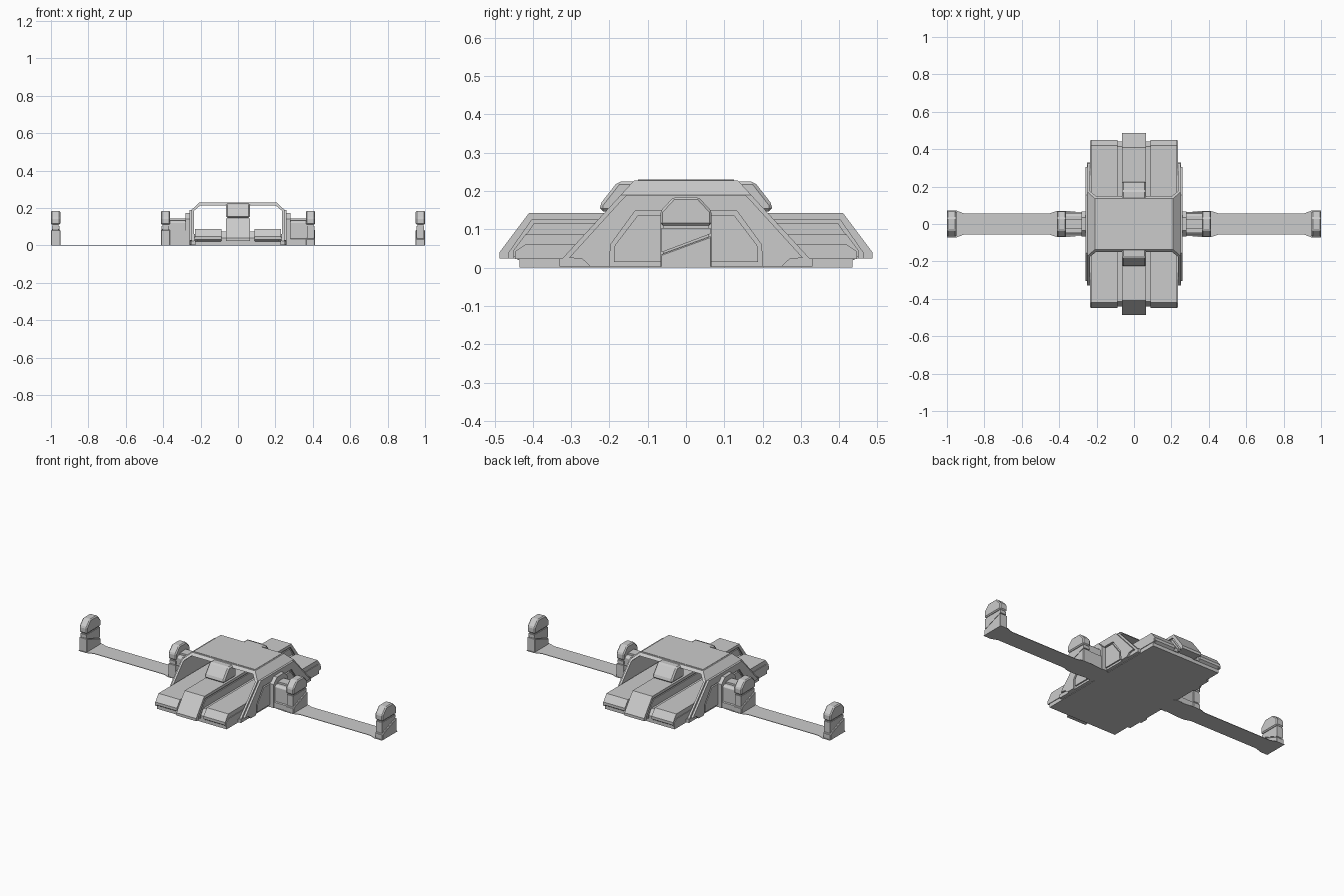
import bpy, bmesh

if "Cube" in bpy.data.objects:
    bpy.data.objects.remove(bpy.data.objects["Cube"])


def solid(name, ring_a, ring_b):
    """Closed solid joining two matching outlines."""
    bm = bmesh.new()
    a = [bm.verts.new(p) for p in ring_a]
    b = [bm.verts.new(p) for p in ring_b]
    n = len(a)
    bm.faces.new(a)
    bm.faces.new(b[::-1])
    for i in range(n):
        j = (i + 1) % n
        bm.faces.new((a[j], a[i], b[i], b[j]))
    bmesh.ops.recalc_face_normals(bm, faces=bm.faces)
    me = bpy.data.meshes.new(name)
    bm.to_mesh(me)
    bm.free()
    ob = bpy.data.objects.new(name, me)
    bpy.context.collection.objects.link(ob)
    return ob


def bevel(ob, w):
    m = ob.modifiers.new("edge", "BEVEL")
    m.width = w
    m.segments = 1
    return ob


def sym(pts):
    return pts + [(-u, v) for u, v in reversed(pts)]


def prism(name, yz, x0, x1, turn=1):
    """Side profile extruded along x; turn=-1 spins it half a turn about z."""
    return solid(name, [(turn * x0, turn * y, z) for y, z in yz],
                 [(turn * x1, turn * y, z) for y, z in yz])


def tunnel(name, xz, foot, slope):
    """Front section extruded along y with raked ends."""
    return solid(name, [(x, -(foot - slope * z), z) for x, z in xz],
                 [(x, foot - slope * z, z) for x, z in xz])


# Base plate and flat strip
prism("base_plate", sym([(-0.435, 0), (-0.435, 0.024)]), -0.23, 0.23)
strip = [(0.2, 0.055), (0.36, 0.07), (0.41, 0.07), (0.45, 0.057),
         (0.91, 0.057), (0.95, 0.072), (1.0, 0.072)]
outline = strip + [(x, -y) for x, y in reversed(strip)]
for s, side in ((1, "right"), (-1, "left")):
    solid("ground_strip_" + side, [(s * x, s * y, 0) for x, y in outline],
          [(s * x, s * y, 0.003) for x, y in outline])

# Flat decks either side of the spine
for s, side in ((1, "right"), (-1, "left")):
    prism("deck_" + side, sym([(-0.435, 0.02), (-0.45, 0.03), (-0.45, 0.046), (-0.42, 0.086)]),
          0.088, 0.23, s)
    prism("deck_gutter_" + side, sym([(-0.44, 0.02), (-0.44, 0.04), (-0.415, 0.074)]),
          0.05, 0.09, s)
    prism("deck_lower_lip_" + side, sym([(-0.447, 0.022), (-0.447, 0.042), (-0.42, 0.06)]),
          0.22, 0.234, s)

# Central spine with raised rim and side panels
outer = [(-0.487, 0.024), (-0.487, 0.04), (-0.41, 0.143)]
inner = [(-0.462, 0.024), (-0.462, 0.04), (-0.402, 0.126)]
prism("spine_core", sym(outer), -0.057, 0.057)
for s, side in ((1, "right"), (-1, "left")):
    prism("spine_rim_" + side, sym(outer) + sym(inner)[::-1], 0.05, 0.065, s)
    prism("spine_panel_" + side, sym([(-0.45, 0.024), (-0.45, 0.04), (-0.396, 0.117)]),
          0.05, 0.063, s)

# Roof hoods over the spine at both ends
for s, side in ((-1, "back"), (1, "front")):
    hood = [(-0.225, 0.147), (-0.225, 0.165), (-0.178, 0.225), (-0.11, 0.225), (-0.11, 0.147)]
    bevel(prism("roof_hood_" + side, hood, -0.065, 0.065, s), 0.008)

# Tunnel shell
out = [(0.248, 0.02), (0.248, 0.19), (0.208, 0.228)]
inn = [(0.236, 0.02), (0.236, 0.184), (0.202, 0.213)]
tunnel("tunnel_shell", sym(out) + sym(inn)[::-1], 0.345, 0.92)
prism("roof_plate", sym([(-0.125, 0.22), (-0.125, 0.23)]), -0.2, 0.2)

# Side cladding: raked frame around a trapezoid panel
frame_out = [(-0.25, 0.003), (-0.27, 0.022), (-0.305, 0.026), (-0.165, 0.18), (-0.155, 0.19)]
frame_in = [(-0.2, 0.003), (-0.197, 0.06), (-0.133, 0.148)]
panel = [(-0.188, 0.015), (-0.186, 0.058), (-0.125, 0.138)]
for s, side in ((1, "right"), (-1, "left")):
    prism("side_frame_" + side, sym(frame_out) + sym(frame_in)[::-1], 0.24, 0.26, s)
    prism("side_panel_" + side, sym(panel), 0.24, 0.258, s)
    # Rail along the lower edge of the shell
    prism("side_sill_" + side, sym([(-0.33, 0.003), (-0.33, 0.024)]), 0.22, 0.25, s)


# Post: recessed core, chamfered cap and diagonal foot
def post(label, x0, x1, s):
    cap = [(-0.067, 0.11), (-0.067, 0.147), (-0.033, 0.184)]
    core = [(-0.06, 0), (-0.06, 0.14), (-0.03, 0.178)]
    foot = [(-0.067, 0), (0.067, 0), (0.067, 0.083), (-0.067, 0.034)]
    upper = [(-0.064, 0.04), (0.064, 0.088), (0.064, 0.103), (-0.064, 0.103)]
    prism(label + "_core", sym(core), x0 + 0.009, x1 - 0.009, s)
    bevel(prism(label + "_cap", sym(cap), x0, x1, s), 0.006)
    bevel(prism(label + "_foot", foot, x0, x1, s), 0.003)
    prism(label + "_panel", upper, x0 + 0.005, x1 - 0.005, s)


for s, side in ((1, "right"), (-1, "left")):
    post("end_post_" + side, 0.95, 1.0, s)
    post("inner_post_" + side, 0.363, 0.413, s)
    # Connector between shell and inner post
    bevel(prism("connector_" + side, sym([(-0.055, 0), (-0.055, 0.122), (-0.045, 0.132)]),
                0.24, 0.375, s), 0.002)
    prism("connector_rail_" + side, sym([(-0.028, 0.12), (-0.028, 0.143)]), 0.24, 0.37, s)
    prism("connector_collar_" + side, sym([(-0.067, 0), (-0.067, 0.14), (-0.035, 0.172)]),
          0.24, 0.282, s)
    prism("connector_brace_" + side, [(-0.063, 0), (0.063, 0), (0.063, 0.08), (-0.063, 0.034)],
          0.27, 0.37, s)
